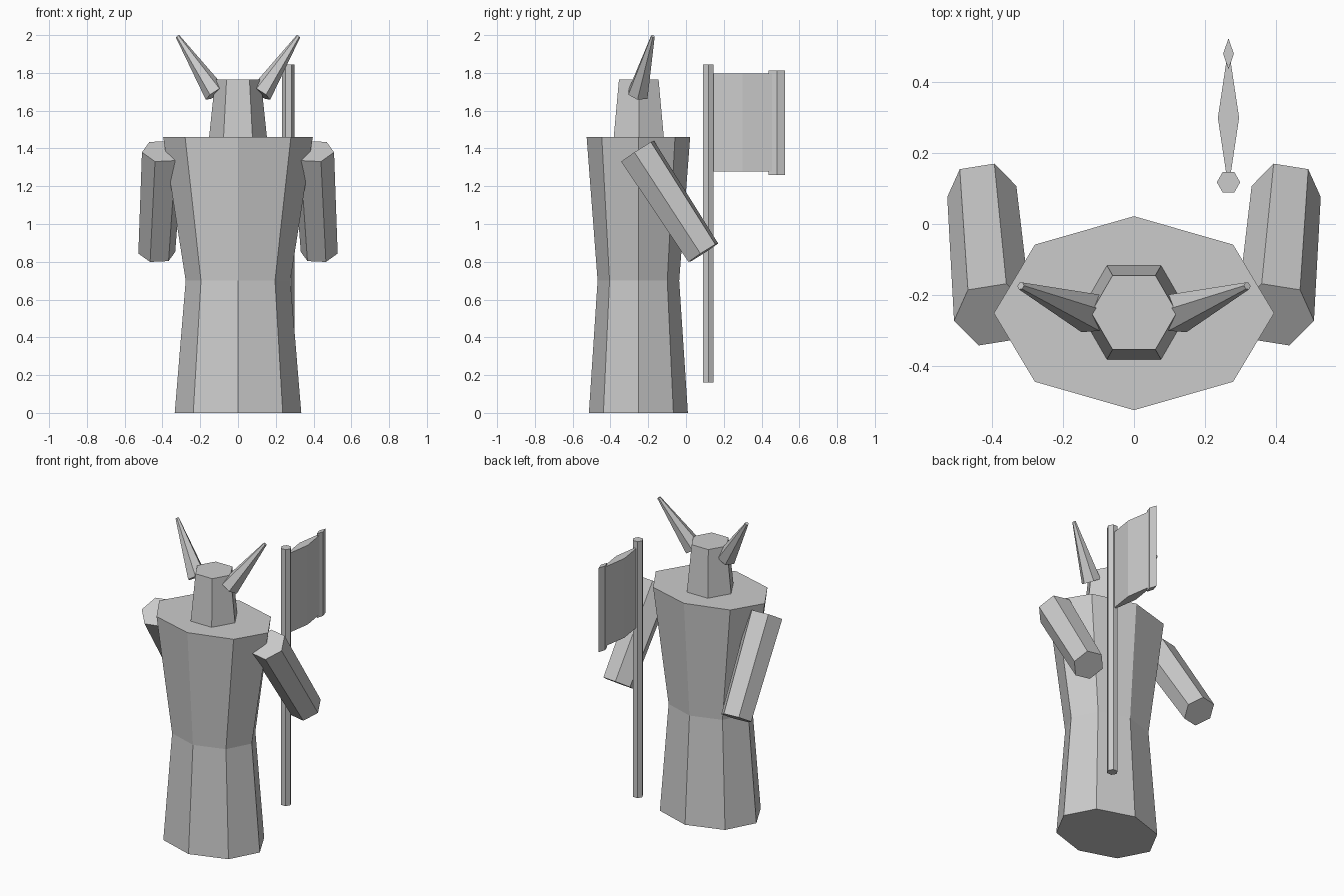
import bpy
import math
from mathutils import Vector

if "Cube" in bpy.data.objects:
    bpy.data.objects.remove(bpy.data.objects["Cube"])

grey = bpy.data.materials.new("stone grey")
grey.diffuse_color = (0.6, 0.6, 0.6, 1.0)
grey.use_nodes = True
grey.node_tree.nodes["Principled BSDF"].inputs["Base Color"].default_value = grey.diffuse_color


def make_object(name, rings):
    """Skin a stack of rings with equal point counts and cap both ends."""
    n = len(rings[0])
    verts = [p for ring in rings for p in ring]
    faces = [list(range(n))[::-1],
             list(range((len(rings) - 1) * n, len(rings) * n))]
    for r in range(len(rings) - 1):
        for i in range(n):
            j = (i + 1) % n
            faces.append([r * n + i, r * n + j, (r + 1) * n + j, (r + 1) * n + i])
    mesh = bpy.data.meshes.new(name)
    mesh.from_pydata(verts, [], faces)
    mesh.materials.append(grey)
    obj = bpy.data.objects.new(name, mesh)
    bpy.context.collection.objects.link(obj)
    return obj


def ring(n, rx, ry):
    return [Vector((rx * math.cos(2 * math.pi * i / n),
                    ry * math.sin(2 * math.pi * i / n), 0)) for i in range(n)]


def upright(name, n, x, y, levels):
    """Vertical n-sided form; levels are (z, rx, ry)."""
    return make_object(name, [[p + Vector((x, y, z)) for p in ring(n, rx, ry)]
                              for z, rx, ry in levels])


def limb_pair(name, start, end, r0, r1):
    """Tapered six-sided limb between two points, mirrored to the other side."""
    a, b = Vector(start), Vector(end)
    q = Vector((0, 0, 1)).rotation_difference(b - a)
    right = [[c + q @ p for p in ring(6, r, r)] for c, r in ((a, r0), (b, r1))]
    make_object(name + "_right", right)
    left = [[Vector((-p.x, p.y, p.z)) for p in reversed(rg)] for rg in right]
    make_object(name + "_left", left)


# robed body with narrow waist
upright("body", 8, 0, -0.252,
        [(0, 0.335, 0.262), (0.70, 0.277, 0.216), (1.46, 0.396, 0.274)])

# head
upright("head", 6, 0, -0.25, [(1.46, 0.153, 0.153), (1.765, 0.121, 0.121)])

# horns and arms
limb_pair("horn", (0.12, -0.253, 1.69), (0.32, -0.175, 1.994), 0.06, 0.011)
limb_pair("arm", (0.40, -0.256, 1.385), (0.43, 0.092, 0.848), 0.11, 0.099)

# axe: pole, blade and cutting edge
upright("axe_pole", 6, 0.267, 0.118, [(0.16, 0.033, 0.033), (1.845, 0.033, 0.033)])
upright("axe_blade", 4, 0.267, 0.30, [(1.277, 0.03, 0.20), (1.798, 0.03, 0.20)])
upright("axe_edge", 4, 0.267, 0.481, [(1.26, 0.015, 0.044), (1.813, 0.015, 0.044)])
